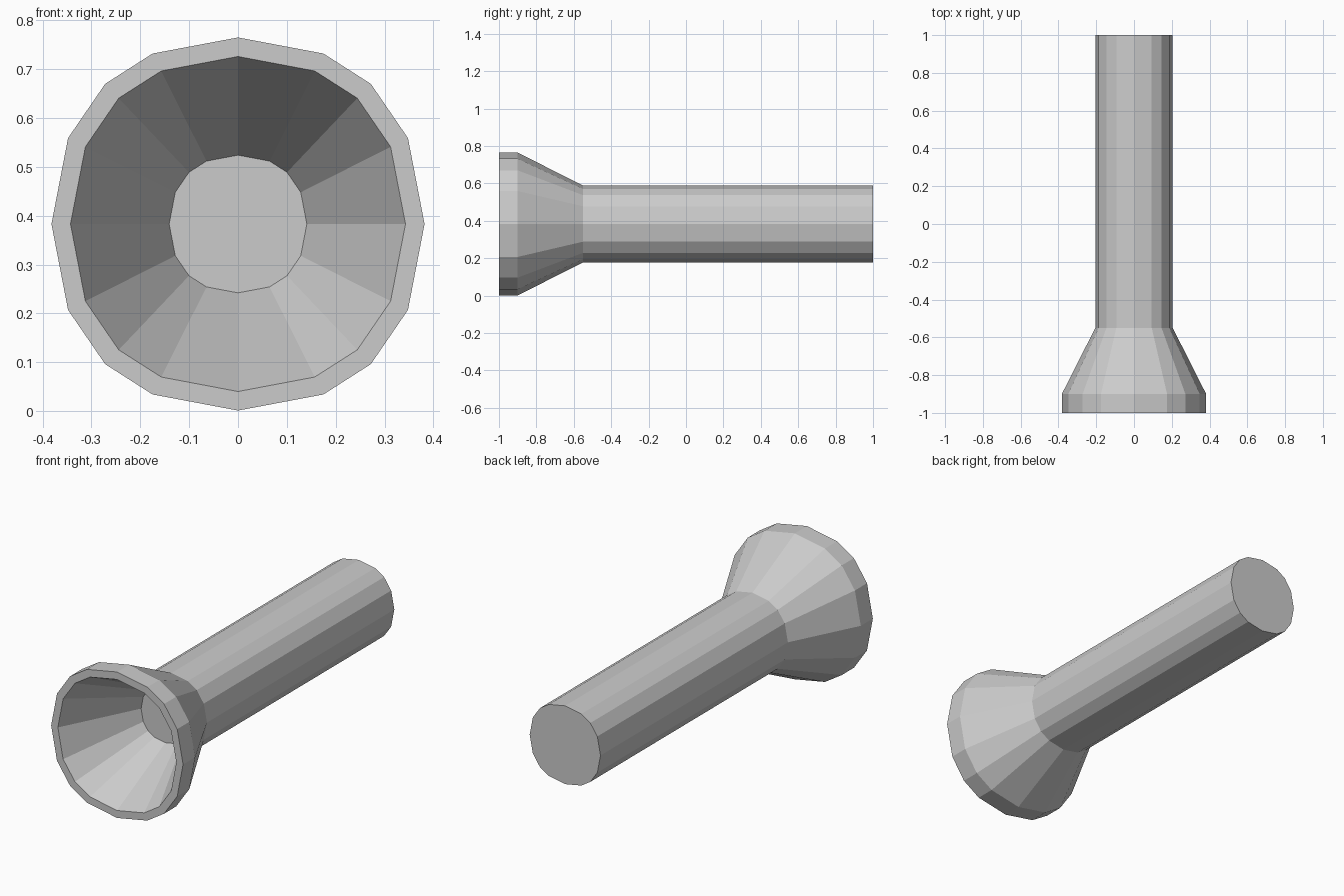
import bpy, bmesh

if "Cube" in bpy.data.objects:
    bpy.data.objects.remove(bpy.data.objects["Cube"])

CENTRE_Z = 0.383

# Quarter of the slightly uneven 16-sided section, for outer radius 0.382
quarter = [(0.382, 0.0), (0.348, 0.176), (0.272, 0.287), (0.175, 0.349)]
section = []
for turn in range(4):
    for i, (x, z) in enumerate(quarter):
        for _ in range(turn):
            x, z = -z, x
        section.append((x, z))
# Make the section mirror-symmetric (odd quadrants reuse the reflected quarter)
tall = quarter + [(0.0, 0.382)]
upper = tall + [(-x, z) for x, z in reversed(tall[:-1])]
section = upper + [(x, -z) for x, z in reversed(upper[1:-1])]

# Rings along the axis: (y position, radius), from back cap to the cup floor
profile = [
    (1.0, 0.205),     # back end
    (-0.55, 0.205),   # shaft meets flare
    (-0.9, 0.382),    # flare meets rim band
    (-1.0, 0.382),    # outer rim
    (-1.0, 0.343),    # inner rim
    (-0.6, 0.141),    # floor of the hollow
]

bm = bmesh.new()
rings = []
for y, radius in profile:
    s = radius / 0.382
    rings.append([bm.verts.new((x * s, y, CENTRE_Z + z * s)) for x, z in section])

n = len(section)
for a, b in zip(rings, rings[1:]):
    for i in range(n):
        j = (i + 1) % n
        bm.faces.new((a[i], a[j], b[j], b[i]))

# Flat back end and hollow floor
bm.faces.new(rings[0])
bm.faces.new(rings[-1])
bmesh.ops.recalc_face_normals(bm, faces=bm.faces[:])

mesh = bpy.data.meshes.new("flared_tube")
bm.to_mesh(mesh)
bm.free()
obj = bpy.data.objects.new("flared_tube", mesh)
bpy.context.collection.objects.link(obj)
